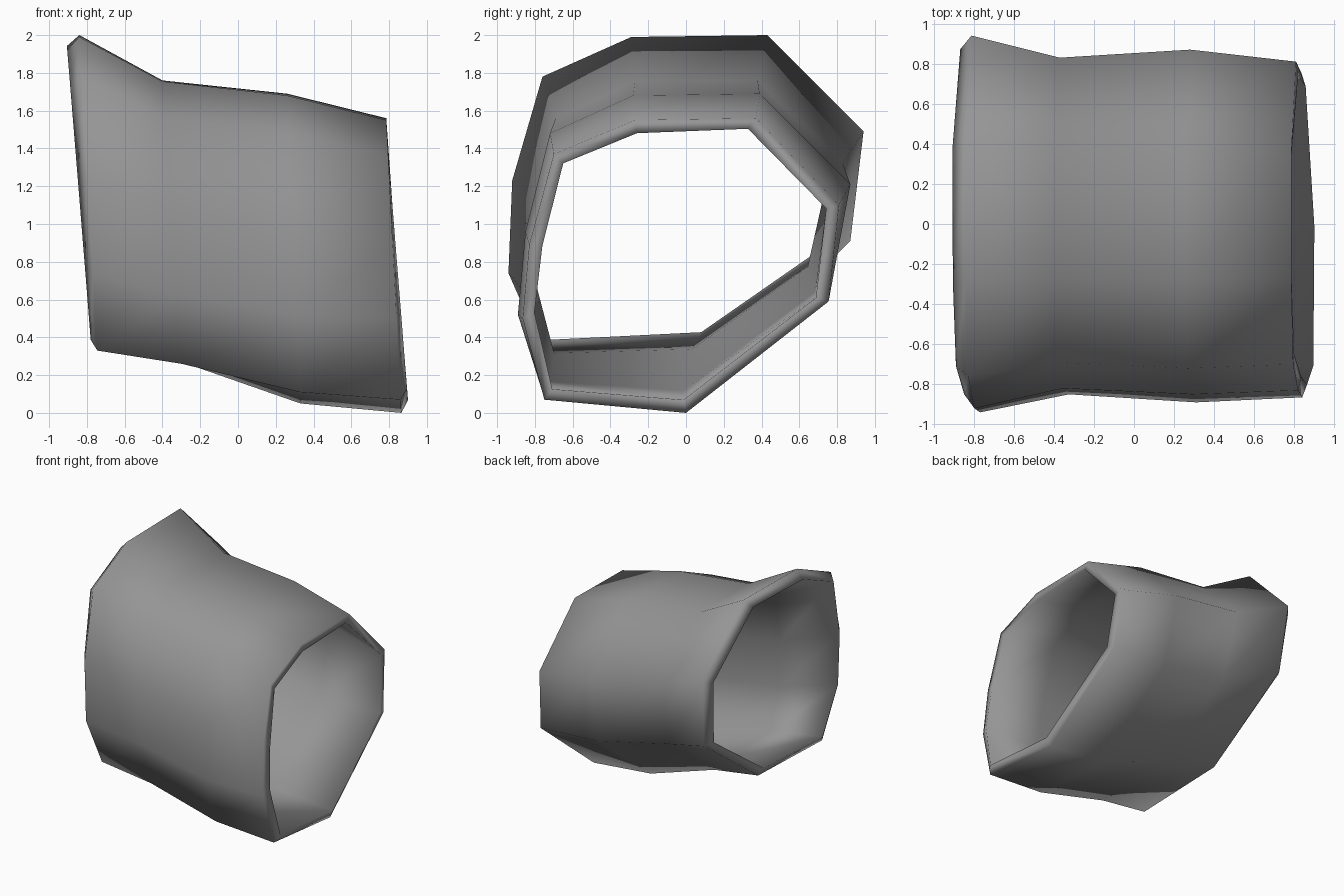
import bpy
import bmesh
from mathutils import Vector

default = bpy.data.objects.get("Cube")
if default:
    bpy.data.objects.remove(default, do_unlink=True)

WALL = 0.07

# Each ring: x at its bottom and top, inner wall shift at bottom and top,
# then its (y, z) outline running from the upper front over the top
rings = [
    ((-0.745, -0.84), (-0.035, -0.065),
     [(-.76, 1.78), (-.29, 1.99), (.43, 2), (.94, 1.49), (.87, .91),
      (.1, .36), (-.76, .33), (-.94, .74), (-.92, 1.23)]),
    ((-0.3, -0.4), (0, 0),
     [(-.69, 1.56), (-.27, 1.755), (.38, 1.76), (.83, 1.32), (.71, .75),
      (.05, .27), (-.74, .26), (-.85, .63), (-.82, 1.08)]),
    ((0.33, 0.26), (0, 0),
     [(-.72, 1.48), (-.28, 1.68), (.39, 1.69), (.87, 1.21), (.75, .62),
      (0, .05), (-.76, .11), (-.89, .52), (-.85, .96)]),
    ((0.865, 0.785), (0.035, 0),
     [(-.7, 1.37), (-.27, 1.55), (.37, 1.56), (.81, 1.1), (.755, .59),
      (0, 0), (-.75, .07), (-.865, .5), (-.83, .89)]),
]


def make_loops(bm, x_range, shift, outline):
    """Add the outer loop of a ring and its inset inner loop."""
    points = [Vector(p) for p in outline]
    low = min(p.y for p in points)
    high = max(p.y for p in points)
    centre = sum(points, Vector((0, 0))) / len(points)
    outer, inner = [], []
    for p in points:
        height = (p.y - low) / (high - low)
        x = x_range[0] + (x_range[1] - x_range[0]) * height
        dx = shift[0] + (shift[1] - shift[0]) * height
        q = p + (centre - p).normalized() * WALL
        outer.append(bm.verts.new((x, p.x, p.y)))
        inner.append(bm.verts.new((x + dx, q.x, q.y)))
    return outer, inner


def bridge(bm, first, second):
    """Join two closed loops with a band of quads."""
    count = len(first)
    for i in range(count):
        j = (i + 1) % count
        bm.faces.new((first[i], first[j], second[j], second[i]))


# Open sleeve: outer wall, inner wall and the two rims
bm = bmesh.new()
loops = [make_loops(bm, *ring) for ring in rings]
for (outer_a, inner_a), (outer_b, inner_b) in zip(loops, loops[1:]):
    bridge(bm, outer_a, outer_b)
    bridge(bm, inner_b, inner_a)
bridge(bm, loops[0][1], loops[0][0])
bridge(bm, loops[-1][0], loops[-1][1])
bmesh.ops.recalc_face_normals(bm, faces=bm.faces[:])
for face in bm.faces:
    face.smooth = True

mesh = bpy.data.meshes.new("sleeve")
bm.to_mesh(mesh)
bm.free()
sleeve = bpy.data.objects.new("sleeve", mesh)
bpy.context.collection.objects.link(sleeve)

# Plain grey material
grey = bpy.data.materials.new("grey")
grey.use_nodes = True
colour = (0.3, 0.3, 0.3, 1)
grey.diffuse_color = colour
grey.node_tree.nodes["Principled BSDF"].inputs["Base Color"].default_value = colour
mesh.materials.append(grey)
